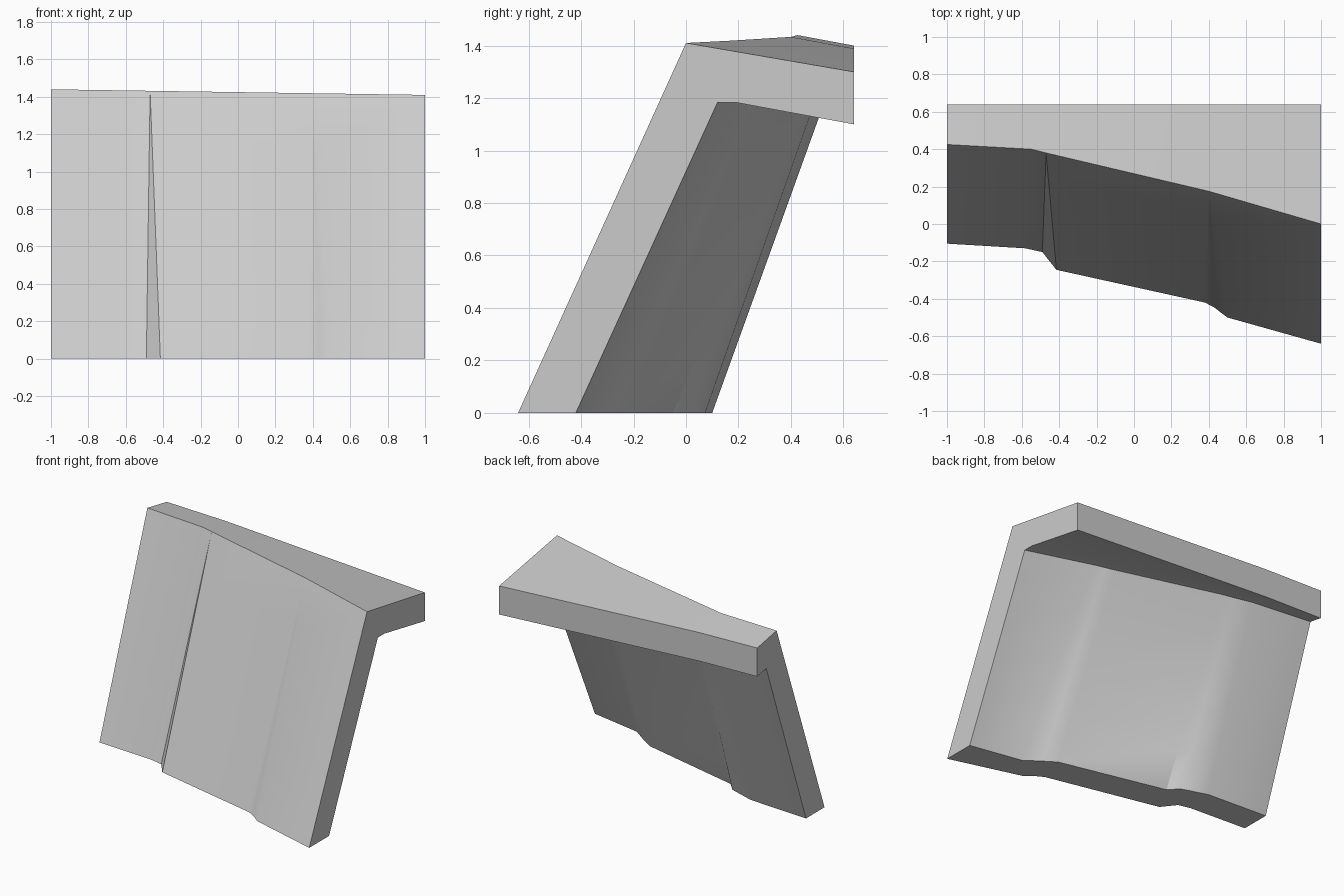
import bpy, bmesh, math
from mathutils import Vector

cube = bpy.data.objects.get("Cube")
if cube:
    bpy.data.objects.remove(cube)

BACK_Y = 0.64       # rear edge of the roof slab
SLAB = 0.2          # slab thickness
ROWS = 5            # divisions up the leaning wall

# Plan-view rails of the wall, from x = -1 to x = 1
front_bottom = [(-1, -.105), (-.58, -.13), (-.49, -.15), (-.415, -.245),
                (.38, -.42), (.43, -.447), (.5, -.5), (1, -.64)]
front_top = [(-1, .425), (-.55, .4), (-.47, .38), (-.47, .38),
             (.4, .175), (.4, .175), (.4, .175), (1, 0)]
inner_bottom = [(-1, .1), (-.55, .073), (-.37, .015), (-.31, -.05),
                (.437, -.221), (.52, -.275), (.627, -.351), (1, -.42)]
inner_top = [(-1, .54), (-.55, .5), (-.43, .47), (-.35, .45),
             (.4, .28), (.46, .26), (.52, .24), (1, .12)]


def front_top_z(x):
    return 1.425 - 0.015 * x


def back_top_z(x):
    # Rear edge rises towards -x, and more gently past the kink
    if x > -0.55:
        return 1.30 + (1 - x) * 0.057
    return 1.40 - (x + 1) * 0.026


def ruled(a, b, rows):
    return [a.lerp(b, i / rows) for i in range(rows + 1)]


def section(fb, ft, ib, it):
    """Closed profile: up the front, over the slab, down the inner face."""
    bx = ft[0]
    zb = back_top_z(bx)
    chamfer = 0.07 * (it[0] + 1) / 2
    under_y = it[1] + chamfer
    under_z = zb - SLAB + 0.185 * (BACK_Y - under_y)
    wall_front = ruled(Vector((*fb, 0)), Vector((*ft, front_top_z(bx))), ROWS)
    slab = [Vector((bx, BACK_Y, zb)), Vector((bx, BACK_Y, zb - SLAB)),
            Vector((it[0], under_y, under_z))]
    wall_inner = ruled(Vector((*it, under_z)), Vector((*ib, 0)), ROWS)
    return wall_front + slab + wall_inner


bm = bmesh.new()
loops = [[bm.verts.new(p) for p in section(*pts)]
         for pts in zip(front_bottom, front_top, inner_bottom, inner_top)]
count = len(loops[0])
for a, b in zip(loops, loops[1:]):
    for i in range(count):
        j = (i + 1) % count
        bm.faces.new((a[i], a[j], b[j], b[i]))
bm.faces.new(loops[0])
bm.faces.new(loops[-1])
bmesh.ops.remove_doubles(bm, verts=bm.verts, dist=0.0005)
bmesh.ops.recalc_face_normals(bm, faces=bm.faces)

mesh = bpy.data.meshes.new("leaning_wall_and_ledge")
bm.to_mesh(mesh)
bm.free()
panel = bpy.data.objects.new("leaning_wall_and_ledge", mesh)
bpy.context.collection.objects.link(panel)

# Single plain grey
grey = bpy.data.materials.new("light_grey")
grey.use_nodes = True
colour = (0.6, 0.6, 0.6, 1)
grey.diffuse_color = colour
grey.node_tree.nodes["Principled BSDF"].inputs["Base Color"].default_value = colour
mesh.materials.append(grey)

bpy.ops.object.select_all(action='DESELECT')
panel.select_set(True)
bpy.context.view_layer.objects.active = panel
bpy.ops.object.shade_smooth_by_angle(angle=math.radians(30))
